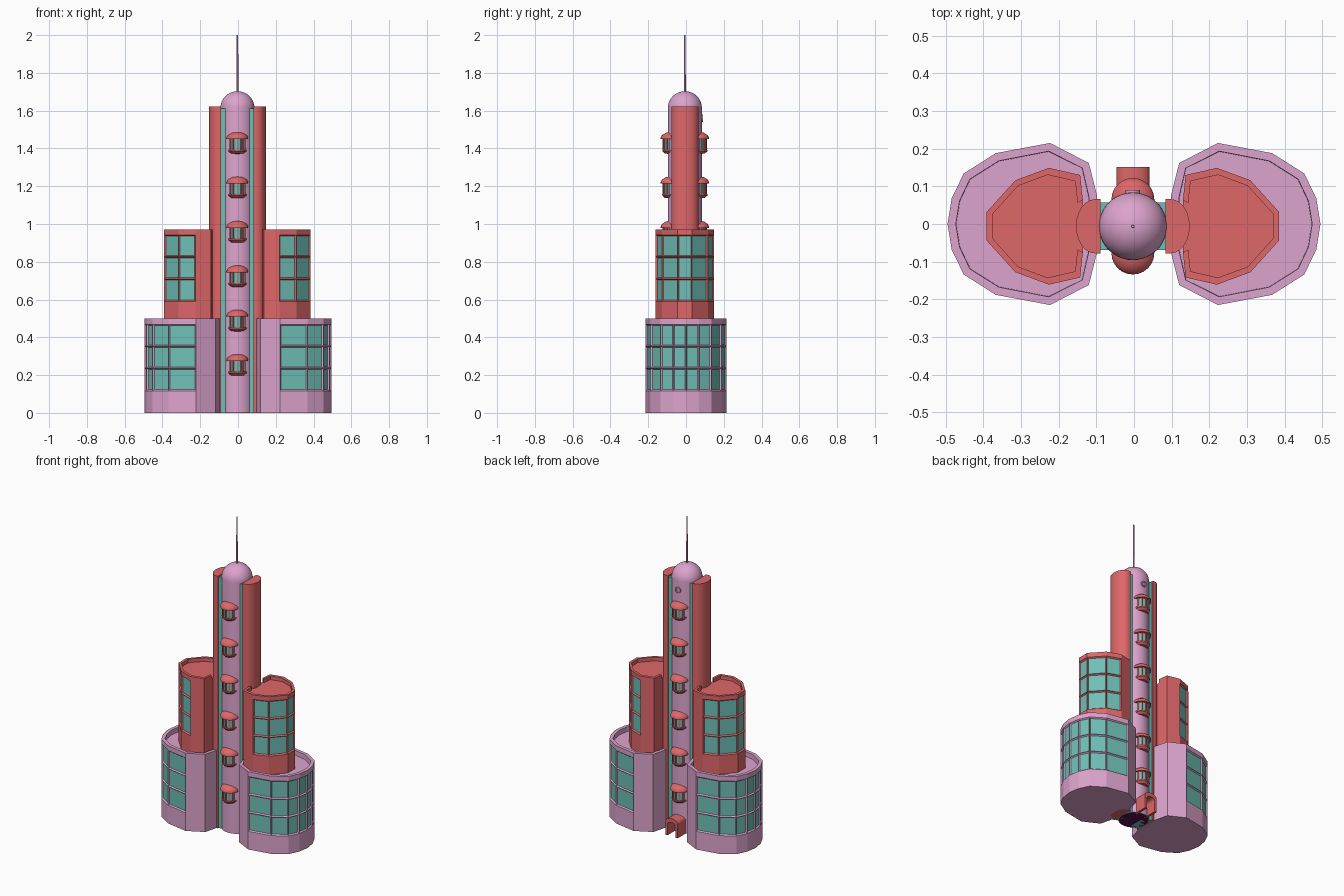
import bpy, bmesh, math
from mathutils import Vector, Matrix

if "Cube" in bpy.data.objects:
    bpy.data.objects.remove(bpy.data.objects["Cube"])


def material(name, rgb):
    m = bpy.data.materials.new(name)
    m.diffuse_color = (*rgb, 1)
    m.use_nodes = True
    m.node_tree.nodes["Principled BSDF"].inputs["Base Color"].default_value = m.diffuse_color
    return m


RED = material("coral_red", (0.73, 0.135, 0.14))
LILAC = material("lilac", (0.72, 0.37, 0.61))
TEAL = material("teal_glass", (0.16, 0.52, 0.47))
DARK = material("dark_purple", (0.08, 0.005, 0.09))
CX, CY = -0.003, -0.006          # tower axis


def make_mesh(name, bm, mats, smooth=None):
    bmesh.ops.recalc_face_normals(bm, faces=bm.faces[:])
    me = bpy.data.meshes.new(name)
    bm.to_mesh(me)
    bm.free()
    for m in mats:
        me.materials.append(m)
    if smooth:
        me.shade_smooth()
        me.set_sharp_from_angle(angle=math.radians(smooth))
    return me


def place(name, me, loc=(0, 0, 0), rot=0, mirror=False):
    ob = bpy.data.objects.new(name, me)
    bpy.context.collection.objects.link(ob)
    ob.location = loc
    ob.rotation_euler.z = rot
    if mirror:
        ob.modifiers.new("mirror", "MIRROR").use_axis = (True, False, False)
    return ob


def prism(bm, pts, levels):
    """Stack an outline through z levels; returns wall faces[level][side] and the top face."""
    rings = [[bm.verts.new((x, y, z)) for x, y in pts] for z in levels]
    n = len(pts)
    walls = [[bm.faces.new((a[i], a[(i + 1) % n], b[(i + 1) % n], b[i])) for i in range(n)]
             for a, b in zip(rings, rings[1:])]
    bm.faces.new(rings[0][::-1])
    top = bm.faces.new(rings[-1])
    bmesh.ops.recalc_face_normals(bm, faces=bm.faces[:])
    return walls, top


def lathe(bm, profile, segs):
    rings = [[bm.verts.new((r * math.cos(2 * math.pi * i / segs), r * math.sin(2 * math.pi * i / segs), z))
              for i in range(segs)] for r, z in profile]
    for a, b in zip(rings, rings[1:]):
        for i in range(segs):
            j = (i + 1) % segs
            bm.faces.new((a[i], a[j], b[j], b[i]))
    bmesh.ops.remove_doubles(bm, verts=bm.verts[:], dist=1e-5)


def box(bm, size, matrix):
    bmesh.ops.create_cube(bm, size=1, matrix=matrix @ Matrix.Diagonal((*size, 1)))


def full_outline(half):
    """Mirror a front half outline (y < 0) to the back, running counter-clockwise."""
    return half + [(x, -y) for x, y in reversed(half) if abs(y) > 1e-6]


def windows(bm, walls, rows, sides, thickness):
    faces = [walls[r][s] for r in rows for s in sides]
    bmesh.ops.inset_individual(bm, faces=faces, thickness=thickness, depth=-0.008)
    for f in faces:
        f.material_index = 1


# Lower side blocks: windowed outer facets and a sunken roof
half = [(0.098, -0.075), (0.12, -0.162), (0.223, -0.215), (0.367, -0.188),
        (0.452, -0.134), (0.484, -0.068), (0.495, 0)]
bm = bmesh.new()
walls, top = prism(bm, full_outline(half), [0, 0.117, 0.237, 0.353, 0.469, 0.5])
windows(bm, walls, (1, 2, 3), range(2, 10), 0.009)
bmesh.ops.inset_individual(bm, faces=[top], thickness=0.022)
bmesh.ops.inset_individual(bm, faces=[top], thickness=0.001, depth=-0.03)
place("lower_blocks", make_mesh("lower_blocks", bm, [LILAC, TEAL]), mirror=True)

# Upper side blocks
half = [(0.133, -0.07), (0.14, -0.136), (0.223, -0.155), (0.312, -0.122), (0.388, -0.038)]
outline = full_outline(half)
bm = bmesh.new()
walls, top = prism(bm, outline, [0.46, 0.59, 0.71, 0.827, 0.943, 0.948])
windows(bm, walls, (1, 2, 3), range(2, 7), 0.009)
place("upper_blocks", make_mesh("upper_blocks", bm, [RED, TEAL]), (CX, CY, 0), mirror=True)

# Roof rim of the upper blocks, open towards the tower
inner = [(0.25 + (x - 0.25) * 0.88, y * 0.88) for x, y in outline]
bm = bmesh.new()
prism(bm, outline + inner[::-1], [0.947, 0.972])
place("upper_roof_rims", make_mesh("upper_roof_rims", bm, [RED]), (CX, CY, 0), mirror=True)

# Tower core with dome
bm = bmesh.new()
dome = [(0.09 * math.cos(a), 1.615 + 0.088 * math.sin(a)) for a in [math.pi / 2 * i / 10 for i in range(11)]]
lathe(bm, [(0, 0.002), (0.09, 0.002)] + dome, 40)
place("tower_core", make_mesh("tower_core", bm, [LILAC], 40), (CX, CY, 0))

# Dark underside of the tower
bm = bmesh.new()
lathe(bm, [(0, 0), (0.086, 0), (0.086, 0.004), (0, 0.004)], 32)
place("tower_floor", make_mesh("tower_floor", bm, [DARK]), (CX, CY, 0))

# Glass strips between core and wings
bm = bmesh.new()
prism(bm, [(0.03, -0.063), (0.09, -0.063), (0.09, 0.063), (0.03, 0.063)], [0, 1.612])
place("glass_strips", make_mesh("glass_strips", bm, [TEAL]), (CX, CY, 0), mirror=True)

# Rounded wings
arc = [math.pi * (i / 12 - 0.5) for i in range(13)]
bm = bmesh.new()
prism(bm, [(0.086, -0.072)] + [(0.1 + 0.051 * math.cos(a), 0.072 * math.sin(a)) for a in arc] + [(0.086, 0.072)],
      [0, 1.622])
place("tower_wings", make_mesh("tower_wings", bm, [RED], 30), (CX, CY, 0), mirror=True)

# Spire
bm = bmesh.new()
lathe(bm, [(0, 1.69), (0.005, 1.69), (0.004, 2.0), (0, 2.0)], 8)
place("spire", make_mesh("spire", bm, [LILAC], 40), (CX, CY, 0))

# Balcony: base, glass drum and domed cap, with red bars
bm = bmesh.new()
lathe(bm, [(0, -0.055), (0.035, -0.052), (0.048, -0.04), (0.049, -0.032), (0.041, -0.032), (0.041, 0.024),
           (0.057, 0.024), (0.057, 0.032), (0.05, 0.045), (0.03, 0.058), (0, 0.064)], 24)
for f in bm.faces:
    f.material_index = int(-0.02 < f.calc_center_median().z < 0.015)
shell = make_mesh("balcony", bm, [RED, TEAL], 30)
bm = bmesh.new()
for i in range(7):
    a = -math.pi * i / 6
    box(bm, (0.008, 0.007, 0.06), Matrix.Translation((0.043 * math.cos(a), 0.043 * math.sin(a), -0.004))
        @ Matrix.Rotation(a, 4, "Z"))
bars = make_mesh("balcony_bars", bm, [RED])
for side, label in ((-1, "front"), (1, "back")):
    for level in range(6):
        loc = (CX, CY + side * 0.071, 0.25 + 0.235 * level)
        rot = 0 if side < 0 else math.pi
        place(f"{label}_balcony_{level + 1}", shell, loc, rot)
        place(f"{label}_balcony_bars_{level + 1}", bars, loc, rot)

# Rear entrance porch: an arch extruded along y
def arch(w, h):
    r = [math.pi * i / 10 for i in range(11)]
    return [(w, 0)] + [(w * math.cos(a), h - w * 0.6 + w * 0.6 * math.sin(a)) for a in r] + [(-w, 0)]


bm = bmesh.new()
prism(bm, arch(0.044, 0.115) + arch(0.029, 0.09)[::-1], [0.06, 0.157])
bm.transform(Matrix(((1, 0, 0, 0), (0, 0, 1, 0), (0, 1, 0, 0), (0, 0, 0, 1))))
place("entrance_porch", make_mesh("entrance_porch", bm, [RED], 40), (CX, CY, 0))

# Small round port high on the back
bm = bmesh.new()
lathe(bm, [(0, 0), (0.019, 0), (0.019, 0.014), (0.012, 0.014), (0.011, 0.008), (0, 0.008)], 16)
bm.transform(Matrix.Rotation(-math.pi / 2, 4, "X"))
place("round_port", make_mesh("round_port", bm, [LILAC], 30), (CX, CY + 0.082, 1.56))
